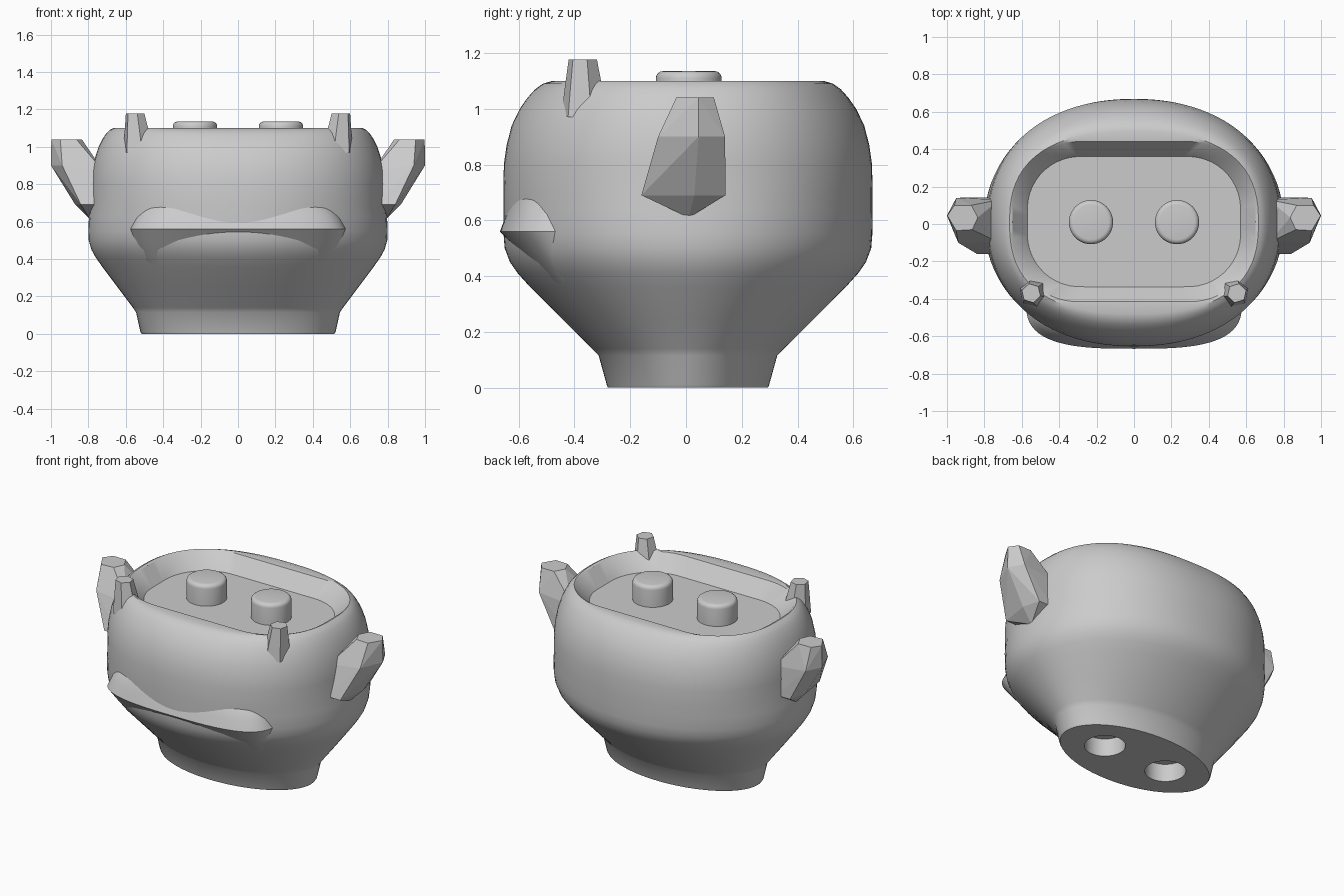
import bpy, bmesh, math
from mathutils import Vector

if "Cube" in bpy.data.objects:
    bpy.data.objects.remove(bpy.data.objects["Cube"])

N = 96
grey = bpy.data.materials.new("warm_grey")
grey.diffuse_color = (0.6, 0.6, 0.6, 1)
grey.use_nodes = True
grey.node_tree.nodes["Principled BSDF"].inputs["Base Color"].default_value = grey.diffuse_color


def finish(name, bm, smooth=35):
    bmesh.ops.recalc_face_normals(bm, faces=bm.faces)
    me = bpy.data.meshes.new(name)
    bm.to_mesh(me)
    bm.free()
    me.materials.append(grey)
    ob = bpy.data.objects.new(name, me)
    bpy.context.collection.objects.link(ob)
    if smooth:
        shade(ob, smooth)
    return ob


def shade(ob, angle):
    bpy.ops.object.select_all(action='DESELECT')
    ob.select_set(True)
    bpy.context.view_layer.objects.active = ob
    bpy.ops.object.shade_smooth_by_angle(angle=math.radians(angle))


def loft(rings):
    bm = bmesh.new()
    loops = [[bm.verts.new(p) for p in r] for r in rings]
    for a, b in zip(loops, loops[1:]):
        for i in range(len(a)):
            j = (i + 1) % len(a)
            bm.faces.new((a[i], a[j], b[j], b[i]))
    bm.faces.new(loops[0])
    bm.faces.new(loops[-1])
    return bm


def oval(z, a, b, n, cy=0.007):
    """Superellipse ring sampled by polar angle."""
    pts = []
    for i in range(N):
        t = 2 * math.pi * i / N
        c, s = math.cos(t), math.sin(t)
        r = ((abs(c) / a) ** n + (abs(s) / b) ** n) ** (-1 / n)
        pts.append((r * c, r * s + cy, z))
    return pts


def rounded_rect(z, a, b, rad, cy=0.0125):
    """Rounded rectangle ring sampled by polar angle."""
    pts = []
    for i in range(N):
        t = 2 * math.pi * i / N
        c, s = math.cos(t), math.sin(t)
        lo, hi = 0.0, 2.0
        for _ in range(30):
            m = (lo + hi) / 2
            qx, qy = abs(m * c) - a + rad, abs(m * s) - b + rad
            d = math.hypot(max(qx, 0), max(qy, 0)) + min(max(qx, qy), 0) - rad
            lo, hi = (m, hi) if d < 0 else (lo, m)
        pts.append((lo * c, lo * s + cy, z))
    return pts


def cylinder(z0, z1, x, y, r, bevel=0):
    def ring(z, q):
        return [(x + q * math.cos(2 * math.pi * i / 48),
                 y + q * math.sin(2 * math.pi * i / 48), z) for i in range(48)]
    rings = [ring(z0, r)]
    for k in range(5 if bevel else 1):
        t = k * math.pi / 8
        rings.append(ring(z1 - bevel * (1 - math.sin(t)), r - bevel * (1 - math.cos(t))))
    return loft(rings)


# Head shell: flared base, rounded upper part, recessed tray
profile = [(0, .515, .287, 2), (.01, .522, .291, 2), (.115, .545, .32, 2),
           (.14, .562, .345, 2), (.25, .645, .455, 2), (.36, .727, .565, 2),
           (.41, .762, .61, 2), (.45, .784, .638, 2.03), (.5, .798, .657, 2.06),
           (.55, .8, .661, 2.1), (.63, .797, .662, 2.13), (.69, .788, .662, 2.16),
           (.8, .785, .66, 2.2), (.87, .78, .65, 2.2), (.94, .765, .632, 2.22),
           (1.0, .745, .603, 2.26), (1.04, .725, .575, 2.3), (1.07, .705, .548, 2.36),
           (1.09, .685, .52, 2.42), (1.1, .665, .487, 2.55)]
rings = [oval(*p) for p in profile]
rings += [rounded_rect(1.096, .65, .428, .35), rounded_rect(1.0, .57, .348, .28)]
head = finish("head", loft(rings), 0)

# Sockets under the base
for x in (-.23, .23):
    cutter = finish("socket_cutter", cylinder(-.1, .115, x, .01, .12), 0)
    cutter.hide_render = True
    mod = head.modifiers.new("socket", 'BOOLEAN')
    mod.operation, mod.object, mod.solver = 'DIFFERENCE', cutter, 'EXACT'
    bpy.context.view_layer.objects.active = head
    bpy.ops.object.modifier_apply(modifier=mod.name)
    bpy.data.objects.remove(cutter)
shade(head, 32)

# Connector pegs on the tray
for side, x in (("left", -.23), ("right", .23)):
    finish(side + "_peg", cylinder(.98, 1.135, x, .01, .118, .025))


# Snout: wide lip tapering to the base
def snout_ring(z, hw, front, cy, n):
    pts = []
    for i in range(65):
        t = math.pi + math.pi * i / 64
        c, s = math.cos(t), math.sin(t)
        pts.append((hw * math.copysign(abs(c) ** (2 / n), c),
                    cy - (cy - front) * abs(s) ** (2 / n), z))
    return pts + [(hw * .9, cy + .1, z), (-hw * .9, cy + .1, z)]


finish("snout", loft([snout_ring(*p) for p in [
    (.145, .37, -.3, -.12, 3.4), (.26, .45, -.4, -.2, 3.4),
    (.39, .53, -.52, -.3, 3.3), (.48, .555, -.595, -.36, 3.2),
    (.56, .577, -.667, -.41, 3), (.62, .55, -.645, -.41, 3),
    (.67, .515, -.625, -.41, 3), (.695, .485, -.61, -.41, 3),
    (.708, .45, -.595, -.41, 3), (.713, .41, -.58, -.41, 3)]]))

# Faceted ears and small horns, mirrored
ear = [(.865, -.03, 1.04), (.95, -.035, 1.04), (.998, .045, 1.04), (.96, .1, 1.04),
       (.87, .1, 1.04), (.835, .035, 1.04), (1.0, .045, .9), (.94, -.1, .9),
       (.95, .14, .9), (.84, -.16, .69), (.84, .142, .69), (.87, .03, .69),
       (.74, -.16, .69), (.74, .142, .69), (.79, .01, .61), (.72, -.1, .87),
       (.72, .13, .87)]
for side, m in (("left", -1), ("right", 1)):
    bm = bmesh.new()
    for x, y, z in ear:
        bm.verts.new((m * x, y, z))
    res = bmesh.ops.convex_hull(bm, input=bm.verts)
    junk = [v for v in bm.verts if not v.link_faces]
    bmesh.ops.delete(bm, geom=junk, context='VERTS')
    finish(side + "_ear", bm, 0)

    def horn_ring(z, x, y, r):
        return [(m * (x + r * math.cos(math.pi * i / 3 + .3)),
                 y + r * math.sin(math.pi * i / 3 + .3), z) for i in range(6)]
    finish(side + "_horn", loft([horn_ring(.97, .532, -.365, .085),
                                 horn_ring(1.07, .54, -.367, .07),
                                 horn_ring(1.177, .55, -.37, .052)]), 0)
